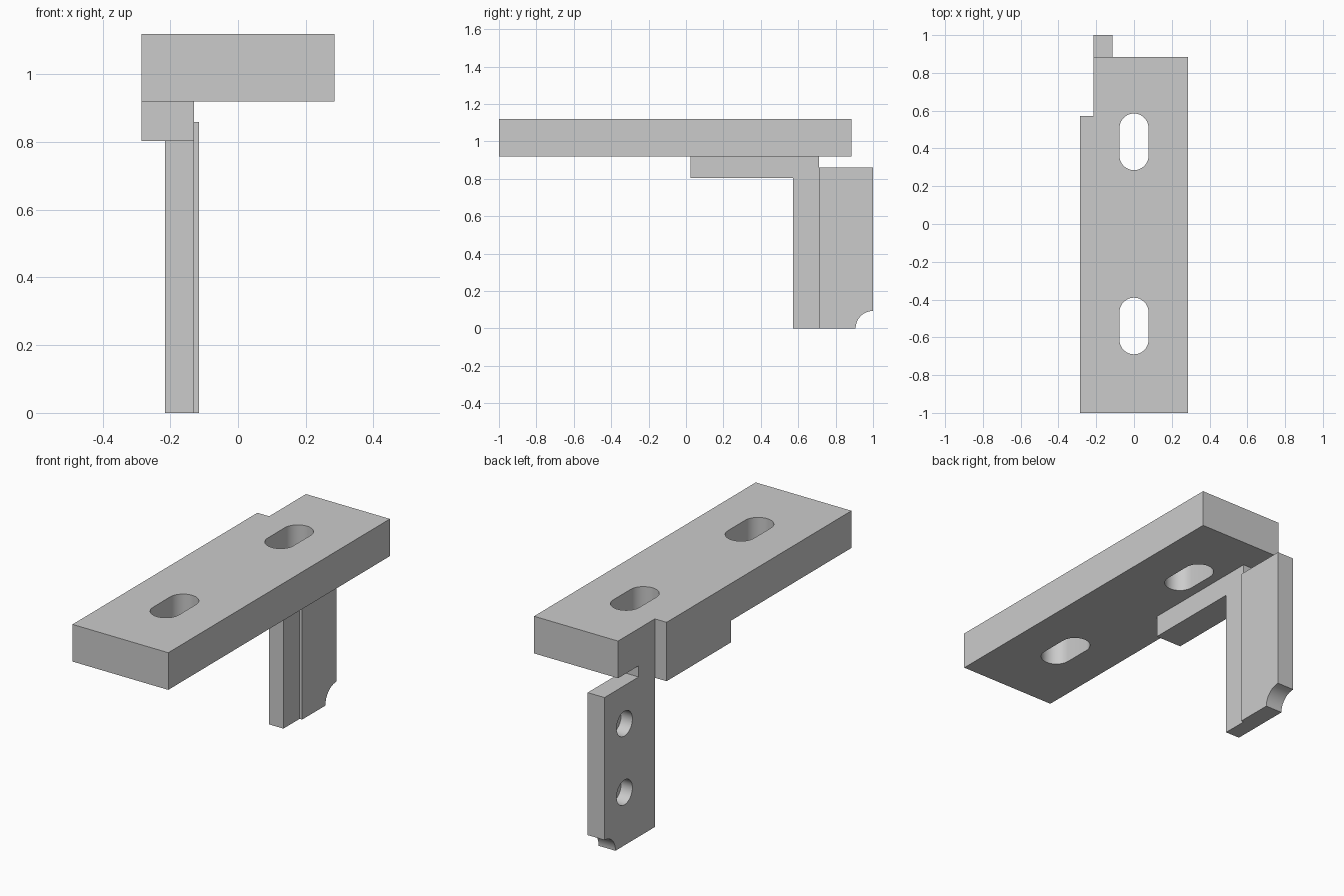
import bpy, bmesh
from math import sin, cos, pi
from mathutils import Vector

if "Cube" in bpy.data.objects:
    bpy.data.objects.remove(bpy.data.objects["Cube"])


def prism(name, pts, lo, hi, axis):
    """Extrude a profile: (x, y) along z, or (y, z) along x."""
    def place(p, t):
        return Vector((p[0], p[1], t)) if axis == 'Z' else Vector((t, p[0], p[1]))
    bm = bmesh.new()
    face = bm.faces.new([bm.verts.new(place(p, lo)) for p in pts])
    ext = bmesh.ops.extrude_face_region(bm, geom=[face])
    shift = Vector((0, 0, hi - lo)) if axis == 'Z' else Vector((hi - lo, 0, 0))
    bmesh.ops.translate(bm, vec=shift,
                        verts=[g for g in ext['geom'] if isinstance(g, bmesh.types.BMVert)])
    bmesh.ops.recalc_face_normals(bm, faces=bm.faces)
    me = bpy.data.meshes.new(name)
    bm.to_mesh(me)
    bm.free()
    ob = bpy.data.objects.new(name, me)
    bpy.context.collection.objects.link(ob)
    return ob


def rect(a0, a1, b0, b1):
    return [(a0, b0), (a1, b0), (a1, b1), (a0, b1)]


def arc(ca, cb, r, start, end, n):
    return [(ca + r * cos(start + (end - start) * i / n),
             cb + r * sin(start + (end - start) * i / n)) for i in range(n + 1)]


def combine(ob, other, op):
    other.hide_render = True
    mod = ob.modifiers.new(op, 'BOOLEAN')
    mod.operation, mod.object, mod.solver = op, other, 'EXACT'
    bpy.context.view_layer.objects.active = ob
    bpy.ops.object.modifier_apply(modifier=mod.name)
    bpy.data.objects.remove(other)


# Top plate with one notched corner
bracket = prism("mounting_bracket",
                [(-0.285, -1), (0.285, -1), (0.285, 0.885), (-0.215, 0.885),
                 (-0.215, 0.572), (-0.285, 0.572)], 0.92, 1.12, 'Z')

# Rib under the plate, leg stem, and thicker pad with a rounded corner relief
rib = prism("rib", rect(0.025, 0.572, 0.803, 0.92), -0.285, -0.13, 'X')
stem = prism("stem", rect(0.572, 0.71, 0, 0.92), -0.215, -0.13, 'X')
pad = prism("pad", [(1, 0.86), (0.71, 0.86), (0.71, 0)]
            + arc(1, 0, 0.093, pi, pi / 2, 16), -0.215, -0.115, 'X')
for part in (rib, stem, pad):
    combine(bracket, part, 'UNION')

# Two adjusting slots through the plate
for cy in (0.435, -0.54):
    outline = (arc(0, cy + 0.073, 0.077, 0, pi, 20)
               + arc(0, cy - 0.073, 0.077, pi, 2 * pi, 20))
    combine(bracket, prism("slot_cutter", outline, 0.85, 1.2, 'Z'), 'DIFFERENCE')

# Two blind holes in the outer face of the leg
for cz in (0.655, 0.285):
    circle = arc(0.83, cz, 0.067, 0, 2 * pi, 40)[:-1]
    combine(bracket, prism("hole_cutter", circle, -0.3, -0.148, 'X'), 'DIFFERENCE')

bpy.ops.object.select_all(action='DESELECT')
bracket.select_set(True)
bpy.context.view_layer.objects.active = bracket
bpy.ops.object.shade_smooth_by_angle(angle=0.5)
